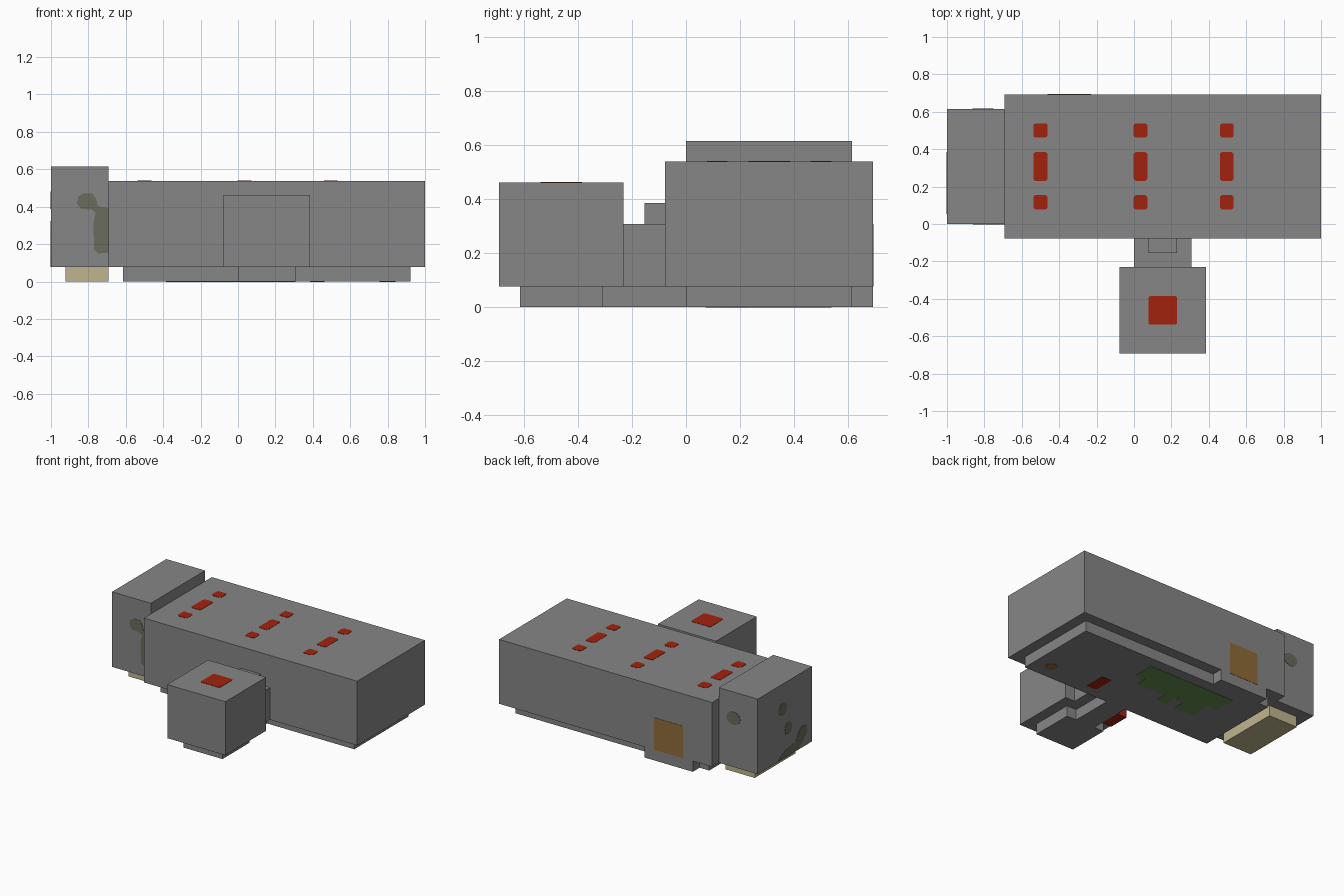
import bpy
import bmesh
from math import cos, sin, tau
from mathutils import Vector

if "Cube" in bpy.data.objects:
    bpy.data.objects.remove(bpy.data.objects["Cube"], do_unlink=True)

U = 2 / 26          # one building unit
THICK = 0.002       # thickness of painted plates


def material(name, r, g, b):
    mat = bpy.data.materials.new(name)
    mat.use_nodes = True
    mat.diffuse_color = (r, g, b, 1)
    mat.node_tree.nodes["Principled BSDF"].inputs["Base Color"].default_value = (r, g, b, 1)
    return mat


grey = material("grey stone", 0.24, 0.24, 0.24)
red = material("red", 0.36, 0.016, 0.004)
beige = material("beige", 0.53, 0.46, 0.28)
moss = material("moss grey", 0.14, 0.15, 0.105)
ochre = material("ochre", 0.28, 0.15, 0.04)
green = material("green", 0.13, 0.27, 0.075)


def finish(name, bm, mat):
    bmesh.ops.recalc_face_normals(bm, faces=bm.faces)
    mesh = bpy.data.meshes.new(name)
    bm.to_mesh(mesh)
    bm.free()
    mesh.materials.append(mat)
    obj = bpy.data.objects.new(name, mesh)
    bpy.context.collection.objects.link(obj)


def box(name, xs, ys, zs, mat=grey):
    """Box between pairs of limits, in units."""
    bm = bmesh.new()
    bmesh.ops.create_cube(bm, size=1)
    for v in bm.verts:
        v.co = Vector([(a + b) / 2 + c * (b - a) for (a, b), c in zip((xs, ys, zs), v.co)]) * U
    finish(name, bm, mat)


def plate(name, outline, axis, at, side, mat):
    """Thin plate from a flat outline, raised along one axis."""
    bm = bmesh.new()
    verts = []
    for p in outline:
        co = list(p)
        co.insert(axis, at)
        verts.append(bm.verts.new(Vector(co) * U))
    face = bm.faces.new(verts)
    raised = bmesh.ops.extrude_face_region(bm, geom=[face])["geom"]
    shift = Vector((0, 0, 0))
    shift[axis] = side * THICK
    bmesh.ops.translate(bm, vec=shift, verts=[g for g in raised if isinstance(g, bmesh.types.BMVert)])
    finish(name, bm, mat)


def rect(a0, a1, b0, b1, c=0.0):
    """Rectangle outline, with cut corners if c is set."""
    if not c:
        return [(a0, b0), (a1, b0), (a1, b1), (a0, b1)]
    return [(a0 + c, b0), (a1 - c, b0), (a1, b0 + c), (a1, b1 - c),
            (a1 - c, b1), (a0 + c, b1), (a0, b1 - c), (a0, b0 + c)]


def oval(a, b, ra, rb, n=16):
    return [(a + ra * cos(tau * i / n), b + rb * sin(tau * i / n)) for i in range(n)]


# Main body on its recessed base, with a tab reaching the back
box("main_body", (-9, 13), (-1, 9), (1, 7))
box("main_base", (-8, 12), (0, 8), (0, 1))
box("base_back_tab", (-7, -2), (8, 9), (0, 1))

# Taller end block on its foot
box("end_block", (-13, -9), (0, 8), (1, 8))
box("end_foot", (-12, -9), (1, 7), (0, 1), beige)

# Front block and the link to the body
box("front_block", (-1, 5), (-9, -3), (1, 6))
box("front_base", (0, 4), (-8, -4), (0, 1))
box("link_base", (1, 3), (-4, 0), (0, 1))
box("link_block", (0, 4), (-3, -1), (1, 4))
box("link_step", (1, 3), (-2, -1), (4, 5))
box("link_red_foot", (0, 1), (-3, -1), (0, 1), red)

# Red marks on the tops and underside
for x in (-7, 0, 6):
    for y0, y1 in ((1, 2), (3, 5), (6, 7)):
        plate("body_top_mark", rect(x, x + 1, y0, y1, 0.13), 2, 7, 1, red) if x < 0 else \
            plate("body_top_mark", rect(x - 0.03, x + 0.93, y0, y1, 0.13), 2, 7, 1, red)
plate("front_top_mark", rect(1, 3, -7, -5, 0.1), 2, 6, 1, red)
plate("underside_red_mark", rect(5, 6, 1, 3), 2, 0, -1, red)
plate("underside_ochre_spot", oval(10.4, 1.5, 0.55, 0.55), 2, 0, -1, ochre)

# Stepped green patch under the base
plate("underside_green_patch",
      [(4, 7), (-5, 7), (-5, 5), (-4, 5), (-4, 3), (-2, 3), (-2, 4), (-1, 4),
       (-1, 3), (0, 3), (0, 4), (3, 4), (3, 5), (4, 5)], 2, 0, -1, green)

# Square panel on the back
plate("back_panel", rect(-6, -3, 1, 4), 1, 9, 1, ochre)

# Mossy stains on the end block
plate("stain_front",
      [(-9, 2), (-9.7, 1.95), (-10, 2.2), (-10.05, 4), (-9.9, 4.8), (-10.2, 5), (-10.9, 5.05),
       (-11.2, 5.4), (-11.1, 5.9), (-10.7, 6.15), (-10.1, 6.1), (-9.85, 5.7), (-9.75, 5.25), (-9, 5.1)],
      1, 0, -1, moss)
plate("stain_back", oval(-10.5, 5.55, 0.72, 0.6), 1, 8, 1, moss)
plate("stain_side_upper", oval(4.3, 5.65, 0.6, 0.6), 0, -13, -1, moss)
plate("stain_side_middle", oval(3.5, 3.6, 0.52, 0.6), 0, -13, -1, moss)
plate("stain_side_lower",
      [(5, 1), (4.8, 1.25), (4, 1.65), (3, 1.8), (2.3, 2), (1.9, 2.7), (1.4, 3), (0.8, 2.9),
       (0.7, 2.3), (1.1, 1.8), (2, 1.1), (3, 1)], 0, -13, -1, moss)
